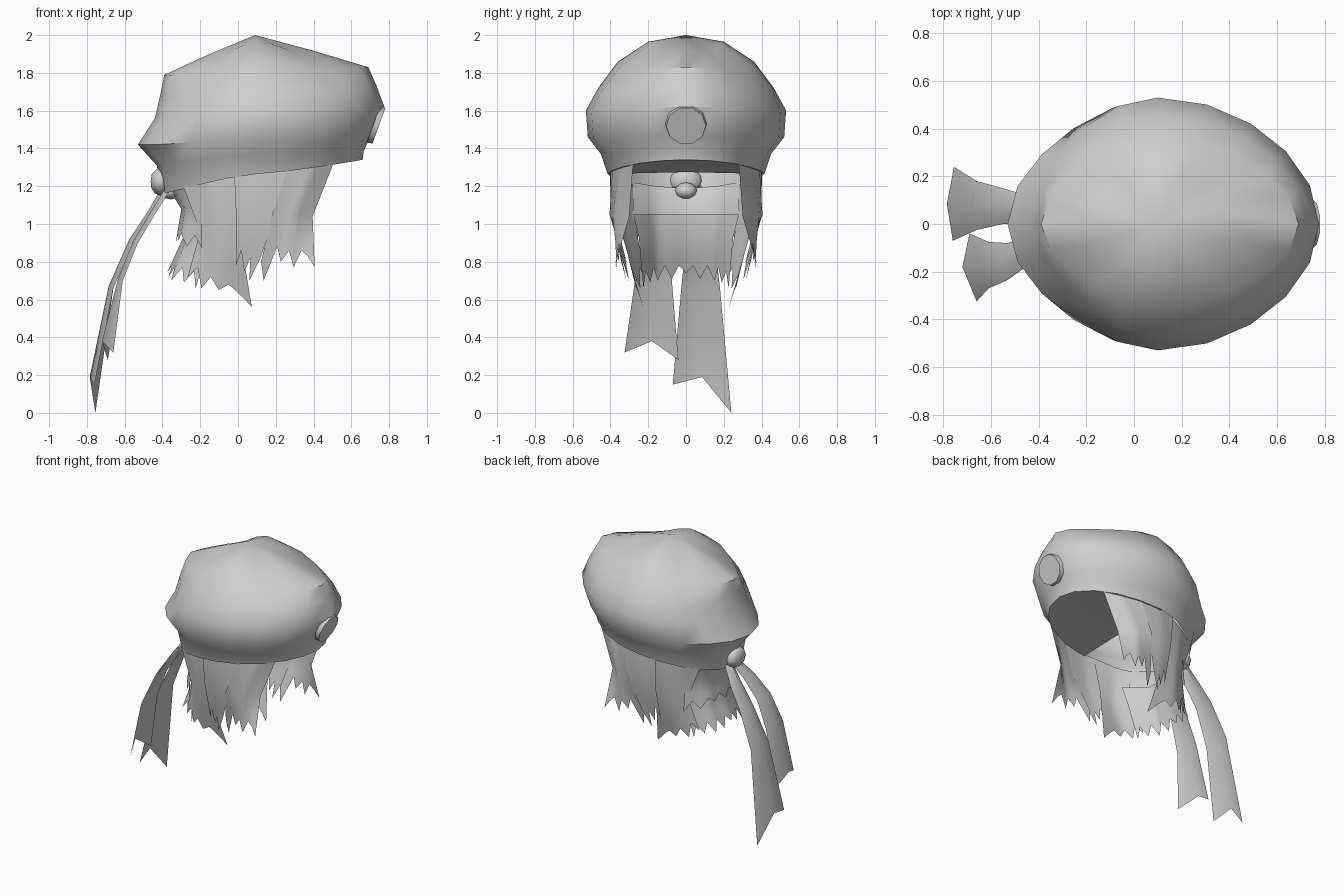
import bpy, bmesh, math
from mathutils import Vector

if "Cube" in bpy.data.objects:
    bpy.data.objects.remove(bpy.data.objects["Cube"])

GREY = bpy.data.materials.new("plain grey")
GREY.diffuse_color = (0.62, 0.62, 0.62, 1)
GREY.use_nodes = True
GREY.node_tree.nodes["Principled BSDF"].inputs["Base Color"].default_value = GREY.diffuse_color


def finish(name, bm, angle=40, mirror=False, closed=False):
    if closed:
        bmesh.ops.recalc_face_normals(bm, faces=bm.faces[:])
    me = bpy.data.meshes.new(name)
    bm.to_mesh(me)
    bm.free()
    me.materials.append(GREY)
    ob = bpy.data.objects.new(name, me)
    bpy.context.collection.objects.link(ob)
    if mirror:
        m = ob.modifiers.new("mirror", 'MIRROR')
        m.use_axis = (False, True, False)
    bpy.ops.object.select_all(action='DESELECT')
    ob.select_set(True)
    bpy.context.view_layer.objects.active = ob
    bpy.ops.object.shade_smooth_by_angle(angle=math.radians(angle))
    return ob


def sheet(name, rows, mirror=False):
    """Open surface through rows of points."""
    bm = bmesh.new()
    grid = [[bm.verts.new(p) for p in row] for row in rows]
    for a, b in zip(grid, grid[1:]):
        for i in range(len(a) - 1):
            bm.faces.new((a[i], a[i + 1], b[i + 1], b[i]))
    return finish(name, bm, 50, mirror)


def along(points, t):
    """Point at fraction t of a polyline."""
    f = t * (len(points) - 1)
    i = min(int(f), len(points) - 2)
    return Vector(points[i]).lerp(Vector(points[i + 1]), f - i)


def lock(name, top, mid, low, tips):
    """Hanging hair: three guide lines, then a jagged hem of tip heights."""
    n = len(tips)
    rows = [[along(g, i / (n - 1)) for i in range(n)] for g in (top, mid, low)]
    hem = []
    for i, z in enumerate(tips):
        p, q = rows[1][i], rows[2][i]
        hem.append(q + (q - p) * ((z - q.z) / (q.z - p.z)))
    return sheet(name, rows + [hem], True)


# Cap: rings of (back x, front x, half width, back z, side z, front z, pinch)
RINGS = [(-0.40, 0.66, 0.415, 1.16, 1.265, 1.34, 0.0),
         (-0.43, 0.665, 0.45, 1.31, 1.37, 1.385, 0.0),
         (-0.53, 0.70, 0.52, 1.42, 1.46, 1.46, 0.02),
         (-0.44, 0.775, 0.53, 1.56, 1.60, 1.62, 0.02),
         (-0.41, 0.73, 0.465, 1.69, 1.72, 1.74, 0.03),
         (-0.39, 0.69, 0.36, 1.79, 1.86, 1.83, 0.05),
         (-0.15, 0.39, 0.20, 1.90, 1.965, 1.92, 0.05)]
SEG = 20
bm = bmesh.new()
loops = []
for xb, xf, w, zb, zs, zf, pinch in RINGS:
    ring = []
    for i in range(SEG):
        a = 2 * math.pi * i / SEG
        c, s = math.cos(a), math.sin(a)
        k = 1 - (pinch + (0.03 if c < 0 else 0)) * math.sin(2 * a) ** 2
        x = 0.1 + k * c * ((xf - 0.1) if c > 0 else (0.1 - xb))
        z = zs + ((zf if c > 0 else zb) - zs) * abs(c) ** 1.3
        z -= 0.4 * pinch * math.sin(2 * a) ** 2
        ring.append(bm.verts.new((x, k * w * s, z)))
    loops.append(ring)
for a, b in zip(loops, loops[1:]):
    for i in range(SEG):
        j = (i + 1) % SEG
        bm.faces.new((a[i], a[j], b[j], b[i]))
# Crown closes fully; the underside only closes over the front half
for ring, apex, spans in ((loops[0], (0.1, 0, 1.275), range(-5, 5)),
                          (loops[-1], (0.09, 0, 2.0), range(SEG))):
    v = bm.verts.new(apex)
    for i in spans:
        bm.faces.new((ring[i % SEG], ring[(i + 1) % SEG], v))
finish("cap", bm, 45, closed=True)

# Round badge on the cap front
bm = bmesh.new()
bmesh.ops.create_cone(bm, cap_ends=True, segments=10, radius1=0.11, radius2=0.105, depth=0.03)
ob = finish("badge", bm, closed=True)
ob.location = (0.732, 0, 1.525)
ob.rotation_euler = (0, math.radians(110), 0)

# Side hair locks, mirrored
lock("front_lock",
     [(0.26, 0.39, 1.29), (0.40, 0.335, 1.30), (0.505, 0.28, 1.32)],
     [(0.18, 0.405, 1.05), (0.30, 0.385, 1.05), (0.395, 0.30, 1.04)],
     [(0.15, 0.36, 0.92), (0.28, 0.375, 0.92), (0.40, 0.335, 0.92)],
     [0.80, 0.70, 0.88, 0.80, 0.86, 0.77, 0.86, 0.83, 0.77])
lock("middle_lock",
     [(-0.02, 0.39, 1.27), (0.12, 0.405, 1.28), (0.29, 0.38, 1.29)],
     [(-0.01, 0.375, 1.04), (0.08, 0.40, 1.04), (0.20, 0.395, 1.05)],
     [(-0.01, 0.335, 0.88), (0.06, 0.355, 0.88), (0.14, 0.36, 0.88)],
     [0.78, 0.86, 0.75, 0.82, 0.70, 0.82])
lock("rear_lock",
     [(-0.29, 0.25, 1.20), (-0.14, 0.34, 1.23), (0.03, 0.39, 1.27)],
     [(-0.20, 0.26, 0.96), (-0.10, 0.34, 0.97), (0.0, 0.355, 1.0)],
     [(-0.25, 0.23, 0.78), (-0.12, 0.29, 0.76), (0.04, 0.285, 0.76)],
     [0.72, 0.77, 0.66, 0.72, 0.65, 0.68, 0.63, 0.56])

# Back hair in two overlapping layers, mirrored
lock("back_hair_upper",
     [(-0.37, 0, 1.19), (-0.33, 0.16, 1.20), (-0.25, 0.28, 1.22)],
     [(-0.30, 0, 1.08), (-0.28, 0.15, 1.08), (-0.19, 0.28, 1.09)],
     [(-0.315, 0, 0.99), (-0.295, 0.16, 0.99), (-0.19, 0.29, 0.99)],
     [0.90, 0.95, 0.91, 0.95, 0.88, 0.94, 0.87])
lock("back_hair_lower",
     [(-0.28, 0, 1.05), (-0.26, 0.16, 1.05), (-0.13, 0.28, 1.05)],
     [(-0.29, 0, 0.93), (-0.27, 0.15, 0.93), (-0.15, 0.25, 0.93)],
     [(-0.34, 0, 0.82), (-0.31, 0.15, 0.82), (-0.18, 0.24, 0.82)],
     [0.74, 0.78, 0.71, 0.78, 0.70, 0.77, 0.69, 0.75, 0.66])

# Knot at the back of the band
for name, size, place in (("knot", (0.055, 0.09, 0.075), (-0.41, 0, 1.225)),
                          ("knot_tail", (0.06, 0.06, 0.045), (-0.355, 0, 1.175))):
    bm = bmesh.new()
    bmesh.ops.create_icosphere(bm, subdivisions=2, radius=1)
    bmesh.ops.scale(bm, vec=size, verts=bm.verts[:])
    bmesh.ops.translate(bm, vec=place, verts=bm.verts[:])
    finish(name, bm, closed=True)


# Ribbons: (x, z, left y, right y) stations with a folded centre line
def ribbon(name, stations, end):
    rows = [[(x, y0, z), (x - 0.025, (y0 + y1) / 2, z + 0.01), (x, y1, z)]
            for x, z, y0, y1 in stations]
    sheet(name, rows + [end])


ribbon("long_ribbon",
       [(-0.37, 1.20, 0.0, 0.08), (-0.45, 1.06, 0.0, 0.12),
        (-0.55, 0.91, 0.0, 0.15), (-0.66, 0.66, -0.025, 0.18)],
       [(-0.76, -0.07, 0.15), (-0.785, 0.085, 0.19), (-0.755, 0.24, 0.0)])
ribbon("short_ribbon",
       [(-0.36, 1.18, -0.08, 0.0), (-0.44, 1.05, -0.17, -0.05),
        (-0.53, 0.90, -0.235, -0.08), (-0.61, 0.70, -0.27, -0.075)],
       [(-0.66, -0.325, 0.32), (-0.72, -0.18, 0.38), (-0.69, -0.04, 0.28)])
